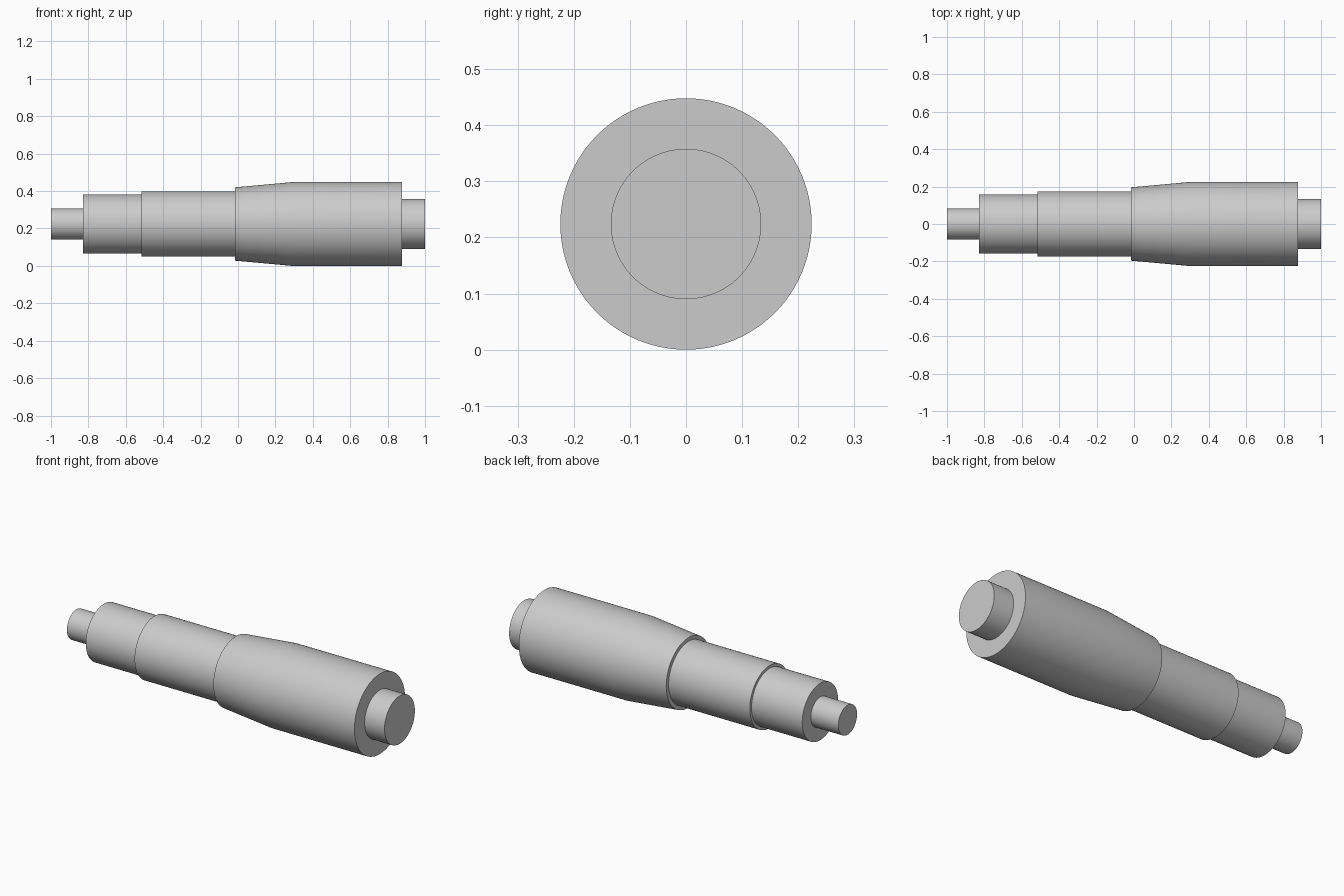
import bpy
import bmesh
from math import cos, sin, tau, radians

if "Cube" in bpy.data.objects:
    bpy.data.objects.remove(bpy.data.objects["Cube"], do_unlink=True)

SIDES = 96
AXIS_Z = 0.224

steel = bpy.data.materials.new("grey steel")
steel.use_nodes = True
grey = (0.6, 0.6, 0.6, 1)
steel.diffuse_color = grey
steel.node_tree.nodes["Principled BSDF"].inputs["Base Color"].default_value = grey


def turned_part(name, profile, cap_start=False, cap_end=False):
    """Spin (x, radius) points about the shaft axis, with optional end caps."""
    bm = bmesh.new()
    angles = [tau * i / SIDES for i in range(SIDES)]
    rings = [[bm.verts.new((x, r * cos(a), AXIS_Z + r * sin(a))) for a in angles]
             for x, r in profile]
    for a, b in zip(rings, rings[1:]):
        for i in range(SIDES):
            j = (i + 1) % SIDES
            bm.faces.new((a[i], b[i], b[j], a[j])[::-1])
    if cap_start:
        bm.faces.new(rings[0][::-1])
    if cap_end:
        bm.faces.new(rings[-1])
    mesh = bpy.data.meshes.new(name)
    bm.to_mesh(mesh)
    bm.free()
    mesh.materials.append(steel)
    obj = bpy.data.objects.new(name, mesh)
    bpy.context.collection.objects.link(obj)
    bpy.ops.object.select_all(action="DESELECT")
    obj.select_set(True)
    bpy.context.view_layer.objects.active = obj
    bpy.ops.object.shade_smooth_by_angle(angle=radians(30))


# Each part begins with the flat shoulder where it meets its neighbour
turned_part("narrow_end_pin", [(-1, 0.083), (-0.83, 0.083)], cap_start=True)
turned_part("narrow_collar", [(-0.83, 0.083), (-0.83, 0.159), (-0.517, 0.159)])
turned_part("middle_sleeve", [(-0.517, 0.159), (-0.517, 0.175), (-0.015, 0.175)])
turned_part("main_body", [(-0.015, 0.175), (-0.015, 0.196), (0.29, 0.224),
                          (0.877, 0.224), (0.877, 0.134)])
turned_part("wide_end_pin", [(0.877, 0.134), (1, 0.134)], cap_end=True)
